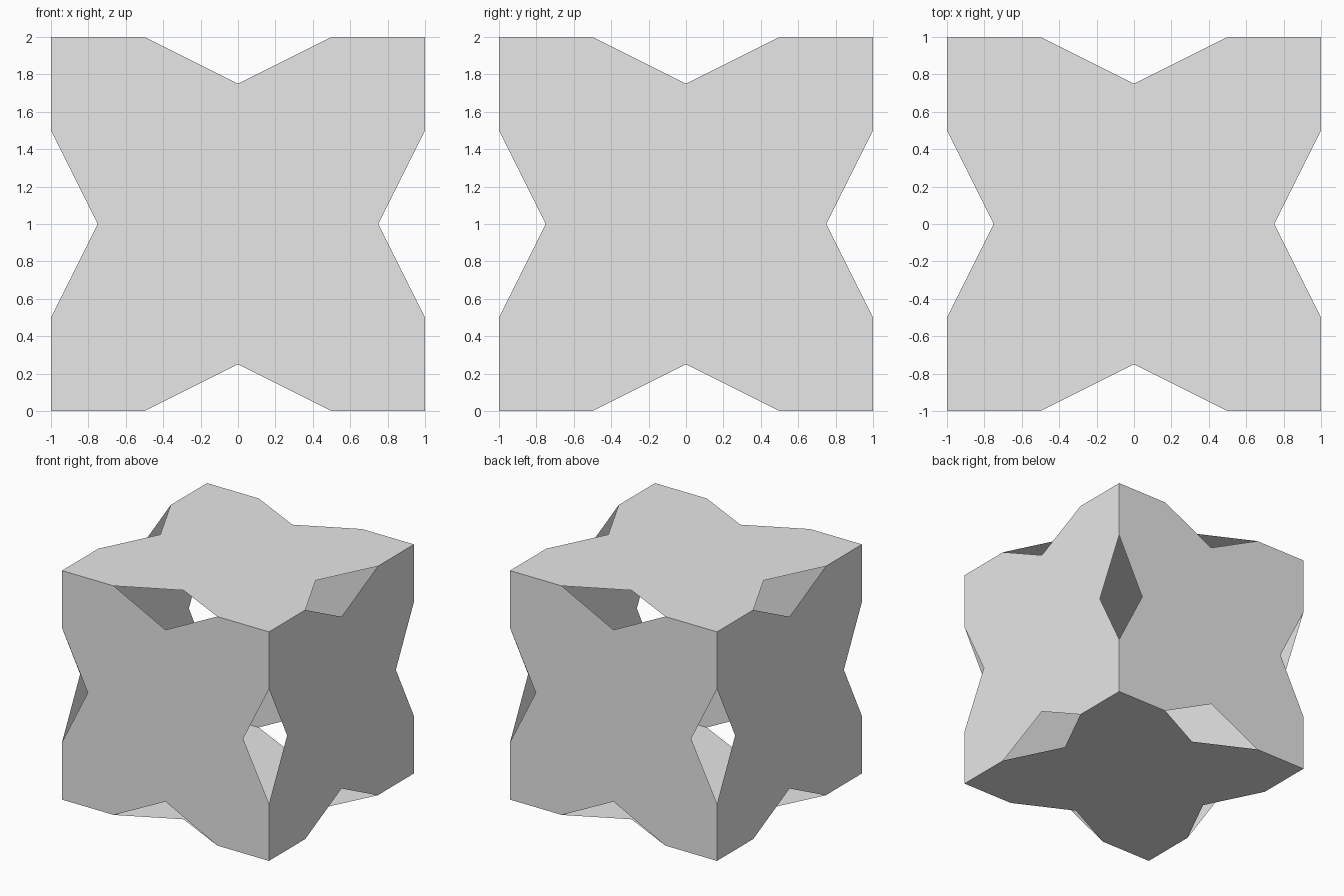
import bpy, bmesh
from math import pi
from mathutils import Matrix

cube = bpy.data.objects.get("Cube")
if cube:
    bpy.data.objects.remove(cube, do_unlink=True)

# Plain light grey for the whole shell
grey = bpy.data.materials.new("light_grey")
grey.use_nodes = True
colour = (0.8, 0.8, 0.8, 1)
grey.diffuse_color = colour
grey.node_tree.nodes["Principled BSDF"].inputs["Base Color"].default_value = colour

# One quarter of the notched panel outline, repeated four times around z
quarter = [(0.75, 0), (1, 0.5), (1, 1), (0.5, 1)]

bm = bmesh.new()


def add_panel(turn):
    """Flat notched panel on the top of the cube, turned onto one side."""
    verts = []
    for i in range(4):
        spin = Matrix.Rotation(i * pi / 2, 4, 'Z')
        for x, y in quarter:
            verts.append(bm.verts.new(turn @ spin @ Matrix.Translation((x, y, 1)).translation))
    bm.faces.new(verts)


# Top, front, bottom and back, then left and right
for i in range(4):
    add_panel(Matrix.Rotation(i * pi / 2, 4, 'X'))
for side in (1, -1):
    add_panel(Matrix.Rotation(side * pi / 2, 4, 'Y'))

# Join the panels along their shared corner edges and stand on the ground
bmesh.ops.remove_doubles(bm, verts=bm.verts, dist=0.001)
bmesh.ops.translate(bm, verts=bm.verts, vec=(0, 0, 1))

mesh = bpy.data.meshes.new("notched_cube_shell")
bm.to_mesh(mesh)
bm.free()
mesh.materials.append(grey)
shell = bpy.data.objects.new("notched_cube_shell", mesh)
bpy.context.collection.objects.link(shell)
